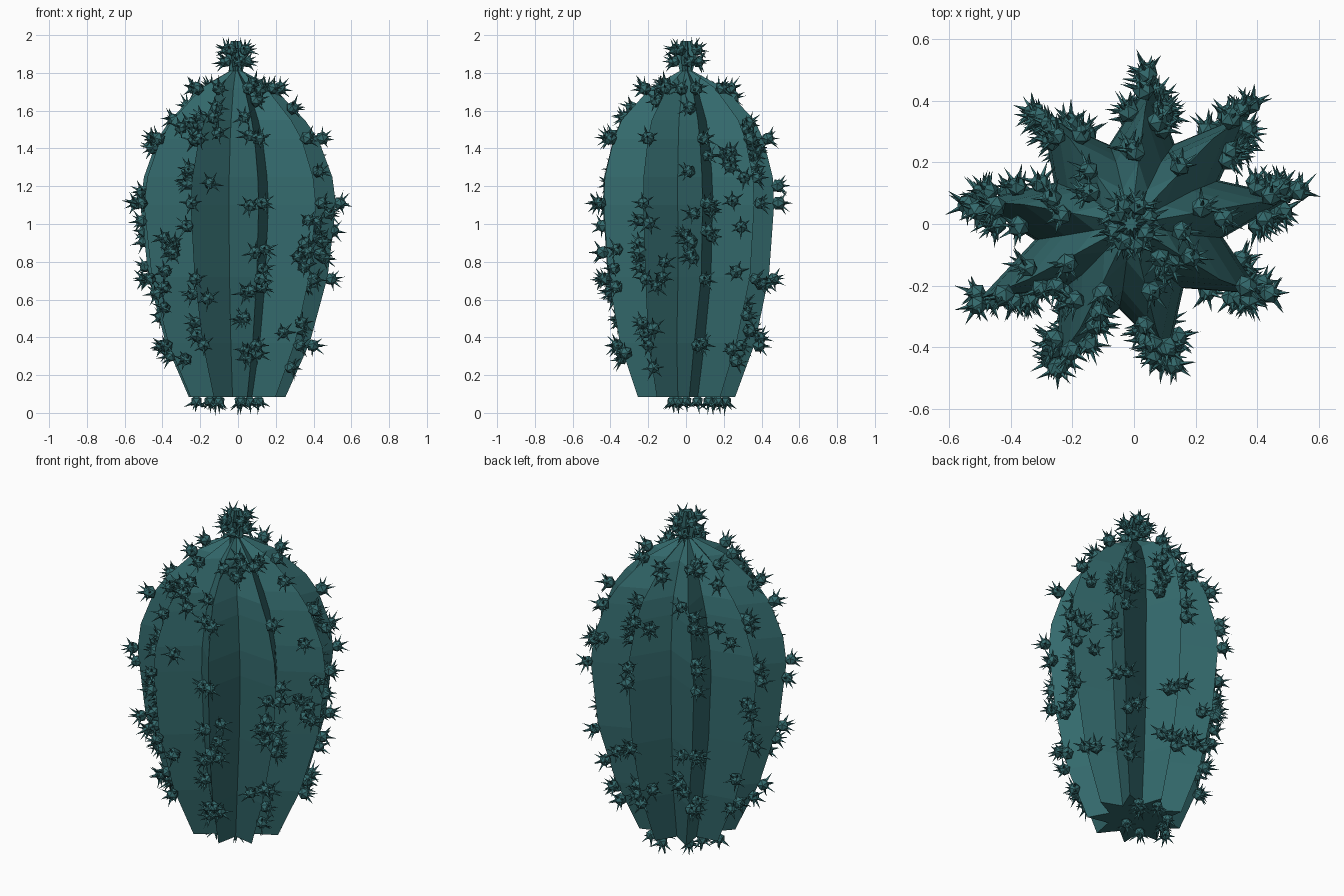
import bpy, bmesh, math, random
from mathutils import Vector, Matrix

if "Cube" in bpy.data.objects:
    bpy.data.objects.remove(bpy.data.objects["Cube"])

random.seed(7)
RIBS = 9
CX, CY = -0.01, 0.0
VALLEY = 0.59

# rib-tip profile: height, x radius, y radius
PROFILE = [(0.085, 0.262, 0.262), (0.37, 0.39, 0.365), (0.72, 0.485, 0.435),
           (1.1, 0.53, 0.462), (1.25, 0.51, 0.455), (1.45, 0.435, 0.405),
           (1.55, 0.365, 0.36), (1.72, 0.2, 0.2), (1.81, 0.035, 0.035),
           (1.89, 0.055, 0.055), (1.97, 0.028, 0.028)]

mat = bpy.data.materials.new("cactus_teal")
mat.diffuse_color = (0.034, 0.145, 0.153, 1)
mat.use_nodes = True
mat.node_tree.nodes["Principled BSDF"].inputs["Base Color"].default_value = mat.diffuse_color


def radii(z):
    for (z0, a0, b0), (z1, a1, b1) in zip(PROFILE, PROFILE[1:]):
        if z <= z1:
            t = max(0, (z - z0) / (z1 - z0))
            return a0 + (a1 - a0) * t, b0 + (b1 - b0) * t
    return PROFILE[-1][1:]


def star_point(half_step, z):
    """Even half steps are rib tips, odd ones are valleys; y leans with x."""
    a = math.radians(3 + half_step * 180 / RIBS)
    rx, ry = radii(z)
    k = VALLEY if half_step % 2 else 1
    x, y = k * rx * math.cos(a), k * ry * math.sin(a)
    return Vector((CX + x, CY + y + 0.12 * min(1, z / 0.7) * x, z))


def finish(bm, name):
    bmesh.ops.recalc_face_normals(bm, faces=bm.faces[:])
    me = bpy.data.meshes.new(name)
    bm.to_mesh(me)
    bm.free()
    me.materials.append(mat)
    ob = bpy.data.objects.new(name, me)
    bpy.context.collection.objects.link(ob)
    return ob


# ribbed body with its small crown
bm = bmesh.new()
rings = [[bm.verts.new(star_point(i, z)) for i in range(2 * RIBS)] for z, _, _ in PROFILE]
for lo, hi in zip(rings, rings[1:]):
    for i in range(2 * RIBS):
        j = (i + 1) % (2 * RIBS)
        bm.faces.new((lo[i], lo[j], hi[j], hi[i]))
for ring in (rings[0], rings[-1]):
    c = bm.verts.new((CX, CY, ring[0].co.z))
    for i in range(2 * RIBS):
        bm.faces.new((ring[i], ring[(i + 1) % (2 * RIBS)], c))
finish(bm, "ribbed_body")


# one faceted bud with a few thin spines on its outer side
def add_bud(bm, point, normal, r=None):
    n = normal.normalized()
    r = r or random.uniform(0.033, 0.039)
    turn = Matrix.Rotation(random.uniform(0, 6.28), 4, 'Z')
    m = Matrix.Translation(point + n * 0.028) @ n.to_track_quat('Z', 'Y').to_matrix().to_4x4() @ turn
    bmesh.ops.create_icosphere(bm, subdivisions=1, radius=r, matrix=m)
    for tilt, count in ((0, 1), (58, 6)):
        for i in range(count):
            th = math.radians(tilt + random.uniform(-12, 12))
            ph = math.tau * i / count + random.uniform(-0.25, 0.25)
            d = Vector((math.sin(th) * math.cos(ph), math.sin(th) * math.sin(ph), math.cos(th)))
            q = d.to_track_quat('Z', 'Y').to_matrix().to_4x4()
            length = random.uniform(0.04, 0.056)
            sp = m @ Matrix.Translation(d * (r * 0.75 + length / 2)) @ q
            bmesh.ops.create_cone(bm, cap_ends=False, segments=4, radius1=0.008,
                                  radius2=0.0, depth=length, matrix=sp)


def facet_bud(bm, rib, side, z, f):
    tip, val = star_point(2 * rib, z), star_point(2 * rib + side, z)
    p = tip.lerp(val, f)
    up = star_point(2 * rib, z + 0.03) - star_point(2 * rib, z - 0.03)
    n = (val - tip).cross(up)
    radial = Vector((tip.x - CX, tip.y - CY, 0)).normalized()
    if n.dot(radial) < 0:
        n = -n
    add_bud(bm, p, n.normalized() + radial * (1 - f))


# buds along the rib crests, plus looser clusters on the flanks
bm = bmesh.new()
CLUSTER = {0: 1.1, 1: 1.2, 2: 1.4, 3: 0.5, 4: 1.3, 5: 0.75, 6: 1.38, 7: 0.5, 8: 0.6}
for rib in range(RIBS):
    for z in (0.36, 0.71, 1.11, 1.45, 1.71):
        facet_bud(bm, rib, 1, z, 0.0)
    for i in range(7):
        facet_bud(bm, rib, random.choice((-1, 1)), random.uniform(0.2, 1.6), random.uniform(0.0, 0.4))
    for i in range(6):
        facet_bud(bm, rib, random.choice((-1, 1)), CLUSTER[rib] + random.uniform(-0.2, 0.2),
                  random.uniform(0.05, 0.6))
    for i in range(2):
        facet_bud(bm, rib, random.choice((-1, 1)), random.uniform(1.35, 1.74), random.uniform(0.2, 0.9))
finish(bm, "rib_buds")

# buds round the crown
bm = bmesh.new()
for i in range(8):
    a = math.tau * i / 8 + 0.3
    d = Vector((math.cos(a), math.sin(a), 0.45 if i % 2 else 0.0))
    z = 1.86 + 0.05 * (i % 2)
    add_bud(bm, Vector((CX + 0.03 * d.x, CY + 0.04 * d.y, z)), d, 0.034)
finish(bm, "crown_buds")

# buds under the base
bm = bmesh.new()
for x, y in ((-0.22, 0.0), (-0.15, 0.06), (-0.1, -0.07), (0.01, 0.21), (0.06, 0.12),
             (0.11, 0.17), (0.02, -0.04), (-0.12, 0.14)):
    add_bud(bm, Vector((x, y, 0.09)), Vector((0, 0, -1)), 0.032)
finish(bm, "base_buds")
